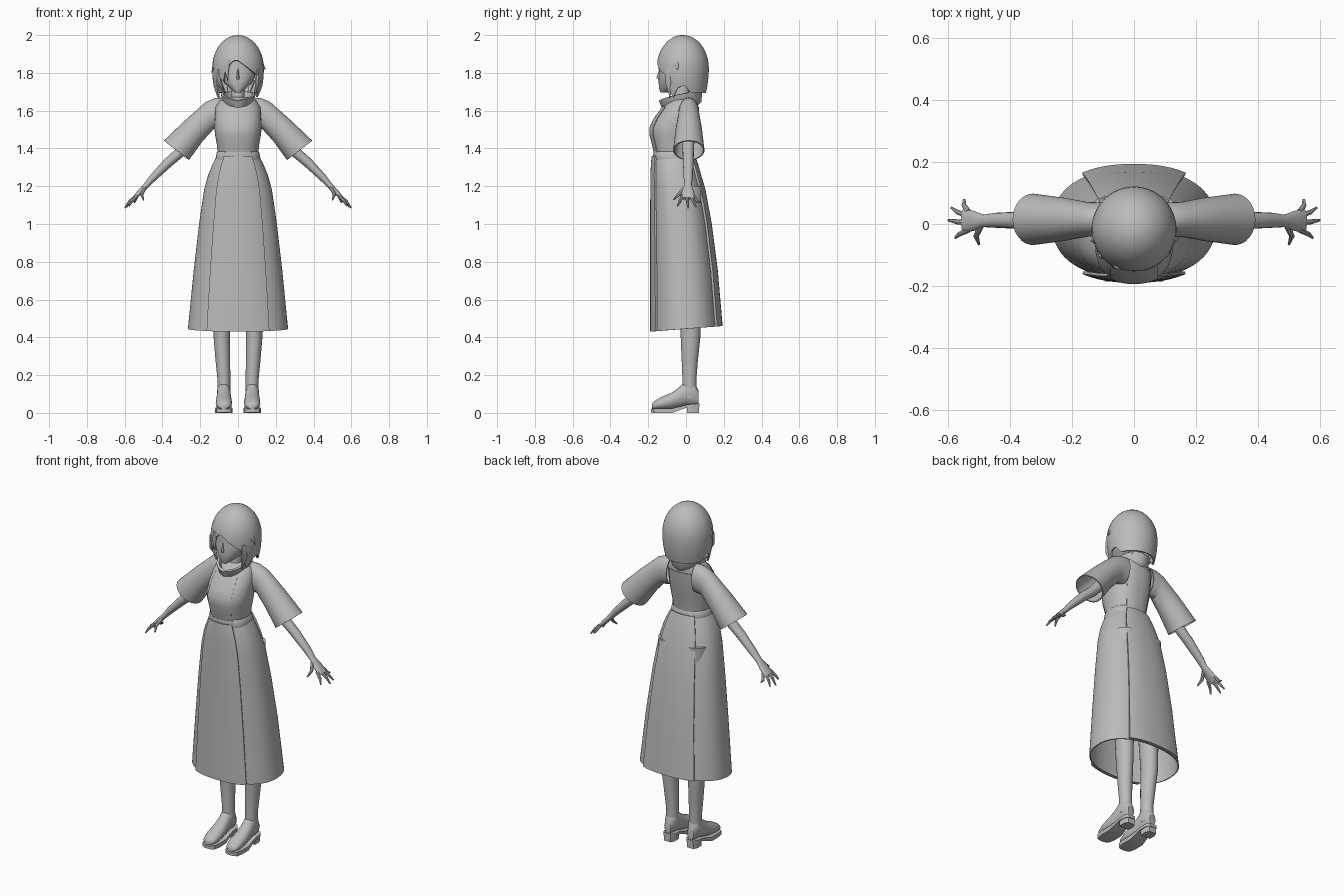
import bpy
import bmesh
from math import sin, cos, pi, radians, sqrt, copysign
from mathutils import Vector

default_cube = bpy.data.objects.get("Cube")
if default_cube:
    bpy.data.objects.remove(default_cube, do_unlink=True)

clay = bpy.data.materials.new("plain_grey")
clay.use_nodes = True
grey = (0.5, 0.5, 0.5, 1.0)
clay.diffuse_color = grey
clay.node_tree.nodes["Principled BSDF"].inputs["Base Color"].default_value = grey

created_objects = []


def sheet(name, rows, closed=True, cap=True, thickness=0.0):
    """Skin a list of equally long point rows into one surface."""
    bm = bmesh.new()
    grid = [[bm.verts.new(point) for point in row] for row in rows]
    count = len(grid[0])
    for lower, upper in zip(grid, grid[1:]):
        for i in range(count if closed else count - 1):
            j = (i + 1) % count
            bm.faces.new((lower[i], lower[j], upper[j], upper[i]))
    if cap and closed:
        bm.faces.new(grid[0])
        bm.faces.new(grid[-1])
    bmesh.ops.remove_doubles(bm, verts=bm.verts, dist=0.0001)
    bmesh.ops.recalc_face_normals(bm, faces=bm.faces)
    mesh = bpy.data.meshes.new(name)
    bm.to_mesh(mesh)
    bm.free()
    mesh.materials.append(clay)
    obj = bpy.data.objects.new(name, mesh)
    bpy.context.collection.objects.link(obj)
    if thickness:
        solid = obj.modifiers.new("thickness", "SOLIDIFY")
        solid.thickness = thickness
        solid.offset = 0
    created_objects.append(obj)
    return obj


def rounded(value, power):
    return copysign(abs(value) ** (2 / power), value)


def ovals(sections, start=-180, end=180, grow=0.0, power=2.0, steps=48, tilt=0.0):
    """Horizontal arcs from (z, half width, front y, back y); angle zero is the front."""
    whole = end - start == 360
    rows = []
    for z, half, front, back in sections:
        middle, depth = (front + back) / 2, (back - front) / 2
        row = []
        for i in range(steps if whole else steps + 1):
            a = radians(start + (end - start) * i / steps)
            x = (half + grow) * rounded(sin(a), power)
            y = middle - (depth + grow) * rounded(cos(a), power)
            row.append((x, y, z + tilt * y * (1.4 - z)))
        rows.append(row)
    return rows


def limb(name, side, path, steps=16):
    """Tapered tube through (x, y, z, thickness radius, depth radius)."""
    centres = [Vector((side * p[0], p[1], p[2])) for p in path]
    rows = []
    for i, (centre, p) in enumerate(zip(centres, path)):
        along = centres[min(i + 1, len(path) - 1)] - centres[max(i - 1, 0)]
        u = along.cross(Vector((0, 1, 0))).normalized()
        v = u.cross(along).normalized()
        rows.append([centre + u * p[3] * cos(k * 2 * pi / steps)
                     + v * p[4] * sin(k * 2 * pi / steps) for k in range(steps)])
    return sheet(name, rows)


# Head, nose and neck
sheet("head", ovals([
    (1.695, .012, -.135, -.10), (1.715, .04, -.142, -.04), (1.75, .075, -.145, .03),
    (1.79, .095, -.143, .07), (1.83, .102, -.136, .085), (1.88, .105, -.138, .09),
    (1.93, .085, -.12, .07), (1.96, .04, -.07, .03)], power=2.2))
sheet("nose", ovals([(1.765, .008, -.147, -.13), (1.775, .008, -.157, -.13),
                     (1.82, .003, -.14, -.13)], steps=10))
sheet("neck", ovals([(1.58, .045, -.075, .03), (1.65, .034, -.06, .015),
                     (1.76, .034, -.06, .02)], steps=24))

# Hair shell: the hem height follows the angle around the head
hem = [(-180, 1.70), (-110, 1.70), (-95, 1.74), (-82, 1.73), (-66, 1.66), (-55, 1.80),
       (-36, 1.76), (-28, 1.83), (-10, 1.87), (0, 1.87), (30, 1.82), (50, 1.79),
       (62, 1.67), (80, 1.73), (95, 1.74), (110, 1.70), (180, 1.70)]


def hem_height(angle):
    for (a, za), (b, zb) in zip(hem, hem[1:]):
        if a <= angle <= b:
            return za + (zb - za) * (angle - a) / (b - a)


def hair_point(angle, t):
    z = 2 - (2 - hem_height(angle)) * (1 - cos(t * pi / 2))
    rise = (z - 1.83) / 0.17
    scale = sqrt(max(0, 1 - rise * rise)) if rise > 0 else 1 - 0.2 * rise * rise
    a = radians(angle)
    return (0.132 * scale * sin(a), -0.017 - 0.133 * scale * cos(a), z - 0.005)


sheet("hair", [[hair_point(-180 + 4 * i, k / 14) for i in range(90)] for k in range(15)],
      cap=False, thickness=0.01)
# Loose hair locks, listed from root to tip
locks = {
    "left_temple_lock": (1, [(.10, -.09, 1.82, .016, .02), (.105, -.09, 1.75, .014, .02),
                             (.085, -.085, 1.665, .001, .001)]),
    "right_temple_lock": (-1, [(.10, -.09, 1.82, .018, .02), (.10, -.095, 1.75, .015, .02),
                               (.07, -.09, 1.69, .001, .001)]),
    "left_stray_lock": (1, [(.12, -.05, 1.86, .012, .016), (.146, -.045, 1.815, .001, .001)]),
    "right_stray_lock": (-1, [(.12, -.05, 1.86, .012, .016), (.14, -.055, 1.8, .001, .001)]),
    "left_nape_lock": (1, [(.07, .065, 1.76, .02, .016), (.055, .05, 1.67, .001, .001)]),
    "right_nape_lock": (-1, [(.07, .065, 1.76, .02, .016), (.055, .05, 1.67, .001, .001)]),
    "fringe_lock": (-1, [(.05, -.135, 1.87, .016, .01), (.06, -.137, 1.82, .012, .008),
                         (.055, -.14, 1.76, .001, .001)]),
}
for name, (side, path) in locks.items():
    limb(name, side, path, steps=10)

# Wide collar dipping at the front
collar = ovals([(1.61, .062, -.10, .06), (1.625, .078, -.122, .078),
                (1.672, .088, -.14, .084), (1.674, .078, -.13, .074),
                (1.63, .058, -.1, .05)])
sheet("collar", [[(x, y, z + 0.2 * (y + 0.03) + 0.15 * abs(x)) for x, y, z in row]
                 for row in collar], cap=False, thickness=0.006)

# Bodice with raised front and back panels
bodice = [(1.37, .107, -.165, .03), (1.42, .112, -.176, .036), (1.47, .121, -.189, .045),
          (1.51, .125, -.190, .052), (1.56, .123, -.166, .06), (1.62, .118, -.122, .065),
          (1.655, .095, -.09, .06), (1.672, .05, -.07, .03)]
sheet("bodice", ovals(bodice, power=2.3))
sheet("bodice_front_panel", ovals(bodice[:6], -34, 34, .002, 2.3, 20),
      closed=False, thickness=0.004)
sheet("bodice_back_panel", ovals(bodice[:6], 146, 214, .002, 2.3, 20),
      closed=False, thickness=0.004)

# Waistband
sheet("waistband", ovals([(1.335, .116, -.172, .036), (1.345, .119, -.176, .04),
                          (1.38, .112, -.172, .036), (1.386, .106, -.165, .03)], power=2.3))

# Skirt: an inner round with overlapping front and back panels
skirt = [(1.36, .108, -.166, .03), (1.32, .13, -.170, .045), (1.26, .155, -.172, .062),
         (1.18, .177, -.173, .085), (1.0, .203, -.174, .118), (.75, .232, -.174, .15),
         (.445, .262, -.174, .176)]
sheet("skirt", ovals(skirt, power=2.3, steps=64, tilt=.08), cap=False, thickness=.006)
sheet("skirt_front_panel", ovals(skirt, -34, 34, .011, 2.3, 24, .08),
      closed=False, thickness=.01)
sheet("skirt_back_panel", ovals(skirt, 146, 214, .012, 2.3, 24, .08),
      closed=False, thickness=.012)

# Sleeve rings: top x, top z, bottom x, bottom z, half depth
sleeve = [(.08, 1.666, .085, 1.51, .05), (.12, 1.664, .112, 1.505, .052),
          (.17, 1.643, .13, 1.505, .053), (.28, 1.545, .19, 1.44, .068),
          (.39, 1.44, .262, 1.34, .08)]
# Fingers: knuckle y, tip x, tip y, tip z
fingers = {"index": (-.02, .577, -.045, 1.095), "middle": (.003, .599, .012, 1.085),
           "ring": (.024, .59, .053, 1.09), "little": (.04, .548, .08, 1.115)}
# Shoe sections: y, bottom z, top z, half width
shoe = [(-.18, .02, .048, .018), (-.168, .018, .062, .034), (-.13, .018, .084, .043),
        (-.08, .022, .105, .042), (-.04, .03, .132, .038), (0, .04, .17, .036),
        (.04, .04, .17, .034), (.066, .045, .12, .02)]
sole = [(-.185, .003, .02, .018), (-.17, 0, .024, .038), (-.13, 0, .024, .046),
        (-.07, 0, .024, .045), (-.03, .016, .034, .04), (.01, .03, .045, .038),
        (.05, .03, .048, .036), (.072, .032, .05, .022)]
heel = [(.005, 0, .04, .032), (.045, 0, .04, .033), (.068, 0, .04, .022)]


def blocks(sections, x):
    return [[(x - w, y, a), (x + w, y, a), (x + w, y, b), (x - w, y, b)]
            for y, a, b, w in sections]


for label, side in (("left", 1), ("right", -1)):
    # Open sleeve
    rows = []
    for tx, tz, bx, bz, depth in sleeve:
        centre = Vector((side * (tx + bx) / 2, .015, (tz + bz) / 2))
        up = Vector((side * (tx - bx) / 2, 0, (tz - bz) / 2))
        rows.append([centre + up * cos(k * pi / 16) + Vector((0, depth, 0)) * sin(k * pi / 16)
                     for k in range(32)])
    sheet(label + "_sleeve", rows, cap=False, thickness=.006)
    # Arm, palm and fingers
    limb(label + "_arm", side, [
        (.2, .012, 1.5, .035, .035), (.3, .012, 1.385, .028, .03),
        (.37, .012, 1.325, .026, .028), (.45, .012, 1.245, .02, .024),
        (.485, .01, 1.205, .015, .02), (.52, .01, 1.168, .014, .033),
        (.552, .01, 1.135, .009, .037)])
    for finger, (ky, tx, ty, tz) in fingers.items():
        limb(label + "_" + finger + "_finger", side, [
            (.535, ky, 1.15, .009, .009), ((.55 + tx) / 2, (ky + ty) / 2, 1.12, .008, .008),
            (tx, ty, tz, .004, .004)], steps=8)
    limb(label + "_thumb", side, [(.495, -.005, 1.19, .011, .012), (.51, -.04, 1.155, .009, .009),
                                  (.5, -.066, 1.128, .004, .004)], steps=8)
    # Leg, shoe, sole and heel
    limb(label + "_leg", side, [
        (.085, .01, 1.2, .07, .08), (.085, .015, .8, .06, .07), (.086, .022, .5, .046, .055),
        (.086, .024, .4, .043, .052), (.08, .02, .28, .039, .043),
        (.075, .018, .18, .034, .037), (.075, .018, .08, .034, .04)], steps=24)
    x = side * .075
    sheet(label + "_shoe", [[(x + w * cos(k * pi / 12), y,
                              (a + b) / 2 + (b - a) / 2 * sin(k * pi / 12))
                             for k in range(24)] for y, a, b, w in shoe])
    sheet(label + "_sole", blocks(sole, x))
    sheet(label + "_heel", blocks(heel, x))

# Apply thickness, then smooth everything but the hard edges
bpy.ops.object.select_all(action="DESELECT")
for obj in created_objects:
    obj.select_set(True)
bpy.context.view_layer.objects.active = created_objects[0]
bpy.ops.object.convert(target="MESH")
bpy.ops.object.shade_smooth_by_angle(angle=radians(40))
